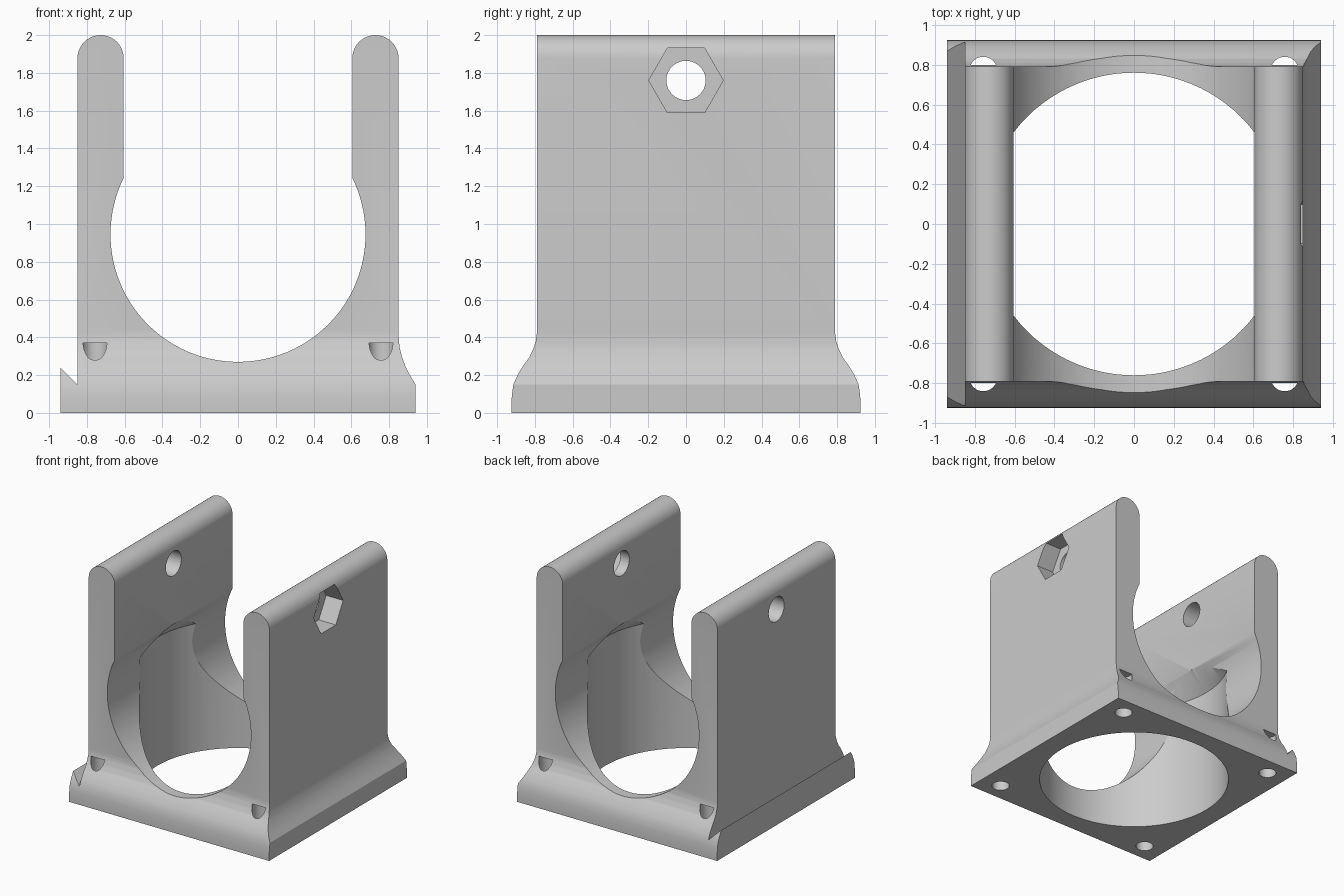
import bpy, bmesh
from math import sin, cos, pi, radians, asin, sqrt
from mathutils import Matrix

cube = bpy.data.objects.get("Cube")
if cube:
    bpy.data.objects.remove(cube, do_unlink=True)

grey = bpy.data.materials.new("plain grey")
grey.use_nodes = True
colour = (0.6, 0.6, 0.6, 1)
grey.diffuse_color = colour
grey.node_tree.nodes["Principled BSDF"].inputs["Base Color"].default_value = colour


def arc(cx, cz, r, start, end, n):
    return [(cx + r * cos(start + (end - start) * i / n),
             cz + r * sin(start + (end - start) * i / n)) for i in range(n + 1)]


def add_object(name, bm):
    bmesh.ops.recalc_face_normals(bm, faces=bm.faces)
    mesh = bpy.data.meshes.new(name)
    bm.to_mesh(mesh)
    bm.free()
    mesh.materials.append(grey)
    obj = bpy.data.objects.new(name, mesh)
    bpy.context.collection.objects.link(obj)
    return obj


def prism(name, points, axis, lo, hi):
    """Extrude a 2D profile along x (profile y,z), y (profile x,z) or z (profile x,y)."""
    place = {"x": lambda a, b: (lo, a, b), "y": lambda a, b: (a, lo, b),
             "z": lambda a, b: (a, b, lo)}[axis]
    bm = bmesh.new()
    face = bm.faces.new([bm.verts.new(place(a, b)) for a, b in points])
    new = bmesh.ops.extrude_face_region(bm, geom=[face])["geom"]
    step = [(hi - lo) * (axis == k) for k in "xyz"]
    bmesh.ops.translate(bm, vec=step, verts=[v for v in new if isinstance(v, bmesh.types.BMVert)])
    return add_object(name, bm)


def combine(target, tool, operation):
    mod = target.modifiers.new(tool.name, "BOOLEAN")
    mod.operation, mod.solver, mod.object = operation, "EXACT", tool
    bpy.context.view_layer.objects.active = target
    bpy.ops.object.modifier_apply(modifier=mod.name)
    bpy.data.objects.remove(tool, do_unlink=True)


# Front outline: two round-topped walls, side flare, hooked lip, round cradle
outer, inner, wall_r = 0.85, 0.605, 0.1225
mid, shoulder = (outer + inner) / 2, 2 - wall_r
bore_r, bore_z = 0.675, 0.945
slot = asin(sqrt(bore_r ** 2 - inner ** 2) / bore_r)
flare = [(0.94, 0), (0.94, 0.15), (0.91, 0.2), (0.885, 0.25), (0.867, 0.3), (0.855, 0.35), (0.85, 0.41)]
hook = [(-0.85, 0.15), (-0.94, 0.24), (-0.94, 0)]
outline = (flare + arc(mid, shoulder, wall_r, 0, pi, 20)
           + arc(0, bore_z, bore_r, slot, -pi - slot, 72)
           + arc(-mid, shoulder, wall_r, 0, pi, 20) + hook)
body = prism("clamp_body", outline, "y", -1, 1)

# Side outline: straight walls that sweep out to the foot
sweep = [(0.925, 0), (0.925, 0.05), (0.921, 0.1), (0.914, 0.15), (0.892, 0.2), (0.862, 0.25),
         (0.832, 0.29), (0.81, 0.335), (0.796, 0.375), (0.79, 0.42), (0.79, 2.1)]
side = prism("side_outline", sweep + [(-y, z) for y, z in reversed(sweep)], "x", -1.1, 1.1)
combine(body, side, "INTERSECT")

# Vertical bore with a 45 degree tapered ceiling
bm = bmesh.new()
profile = [(0, -0.1), (0.76, -0.1), (0.76, 1.09), (0.5, 1.35), (0, 1.35)]
verts = [bm.verts.new((r, 0, z)) for r, z in profile]
edges = [bm.edges.new(pair) for pair in zip(verts, verts[1:])]
bmesh.ops.spin(bm, geom=verts + edges, axis=(0, 0, 1), cent=(0, 0, 0),
               angle=2 * pi, steps=96, use_merge=True)
bmesh.ops.remove_doubles(bm, verts=bm.verts, dist=0.0001)
combine(body, add_object("vertical_bore", bm), "DIFFERENCE")

# Corner screw holes
for sx in (-1, 1):
    for sy in (-1, 1):
        ring = arc(sx * 0.757, sy * 0.77, 0.07, 0, 2 * pi, 32)[:-1]
        combine(body, prism("screw_hole", ring, "z", -0.1, 0.37), "DIFFERENCE")

# Cross bolt hole and hexagonal nut pocket
bolt = arc(0, 1.76, 0.104, 0, 2 * pi, 40)[:-1]
combine(body, prism("bolt_hole", bolt, "x", -1.1, 1.1), "DIFFERENCE")
nut = arc(0, 1.76, 0.197, 0, 2 * pi, 6)[:-1]
combine(body, prism("nut_pocket", nut, "x", 0.69, 1.1), "DIFFERENCE")

# Smooth curves with crisp edges
bpy.ops.object.select_all(action="DESELECT")
body.select_set(True)
bpy.context.view_layer.objects.active = body
bpy.ops.object.shade_smooth_by_angle(angle=radians(28))
